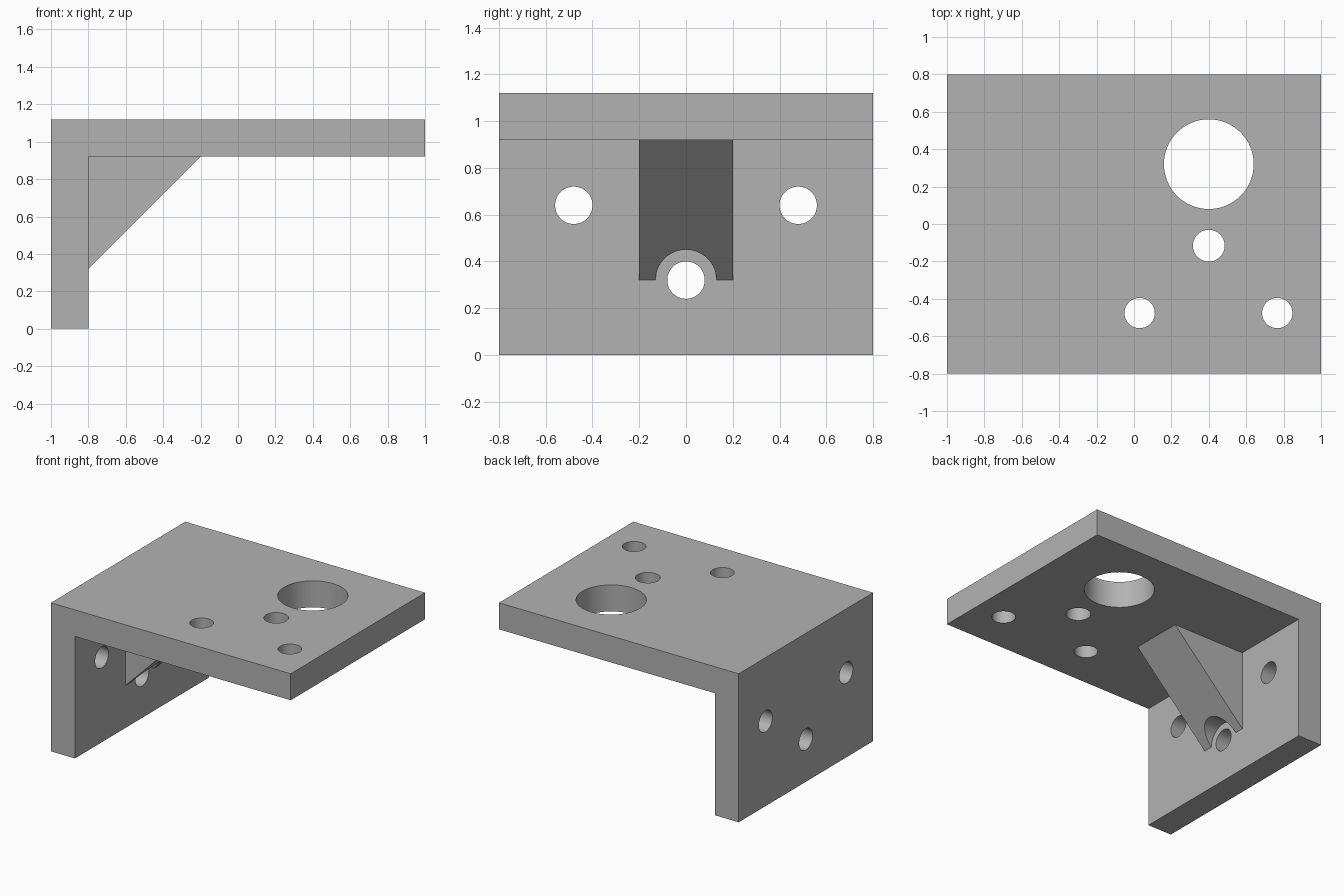
import bpy
import bmesh
from math import pi
from mathutils import Matrix, Vector

cube = bpy.data.objects.get("Cube")
if cube:
    bpy.data.objects.remove(cube, do_unlink=True)

grey = bpy.data.materials.new("plain grey")
grey.use_nodes = True
grey.diffuse_color = (0.45, 0.45, 0.45, 1)
grey.node_tree.nodes["Principled BSDF"].inputs["Base Color"].default_value = grey.diffuse_color


def add_object(name, bm):
    bmesh.ops.recalc_face_normals(bm, faces=bm.faces)
    mesh = bpy.data.meshes.new(name)
    bm.to_mesh(mesh)
    bm.free()
    mesh.materials.append(grey)
    obj = bpy.data.objects.new(name, mesh)
    bpy.context.collection.objects.link(obj)
    return obj


def prism(name, profile, half_width):
    """Extrude an x-z profile symmetrically along y."""
    bm = bmesh.new()
    face = bm.faces.new([bm.verts.new((x, -half_width, z)) for x, z in profile])
    side = bmesh.ops.extrude_face_region(bm, geom=[face])["geom"]
    moved = [v for v in side if isinstance(v, bmesh.types.BMVert)]
    bmesh.ops.translate(bm, verts=moved, vec=(0, 2 * half_width, 0))
    return add_object(name, bm)


def drill(name, centre, radius, length, axis):
    turn = Matrix.Rotation(pi / 2, 4, "Y") if axis == "x" else Matrix()
    bm = bmesh.new()
    bmesh.ops.create_cone(bm, cap_ends=True, segments=64, radius1=radius, radius2=radius,
                          depth=length, matrix=Matrix.Translation(Vector(centre)) @ turn)
    return add_object(name, bm)


def combine(target, other, operation):
    """Apply a boolean, then remove the helper."""
    mod = target.modifiers.new(operation.lower(), "BOOLEAN")
    mod.operation = operation
    mod.solver = "EXACT"
    mod.object = other
    bpy.context.view_layer.objects.active = target
    bpy.ops.object.modifier_apply(modifier=mod.name)
    bpy.data.objects.remove(other, do_unlink=True)


# L-shaped body: upright wall and top plate
bracket = prism("angle_bracket", [(-1, 0), (-0.8, 0), (-0.8, 0.92), (1, 0.92),
                                  (1, 1.12), (-1, 1.12)], 0.8)

# Triangular gusset, rooted in the body, with clearance for the lower screw head
gusset = prism("gusset", [(-0.8, 0.32), (-0.2, 0.92), (-0.2, 1.02),
                          (-0.9, 1.02), (-0.9, 0.32)], 0.2)
combine(gusset, drill("screw_clearance", (-0.6, 0, 0.32), 0.13, 0.5, "x"), "DIFFERENCE")
combine(bracket, gusset, "UNION")

# Three mounting holes through the wall
for y, z in [(-0.48, 0.64), (0.48, 0.64), (0, 0.32)]:
    combine(bracket, drill("wall_hole", (-0.9, y, z), 0.08, 0.4, "x"), "DIFFERENCE")

# Large bore and three small holes through the plate
for x, y, radius in [(0.4, 0.32, 0.24), (0.4, -0.116, 0.085),
                     (0.03, -0.476, 0.081), (0.766, -0.476, 0.081)]:
    combine(bracket, drill("plate_hole", (x, y, 1.02), radius, 0.4, "z"), "DIFFERENCE")

# Smooth bores, crisp edges
bpy.ops.object.select_all(action="DESELECT")
bracket.select_set(True)
bpy.context.view_layer.objects.active = bracket
bpy.ops.object.shade_smooth_by_angle(angle=pi / 6)
